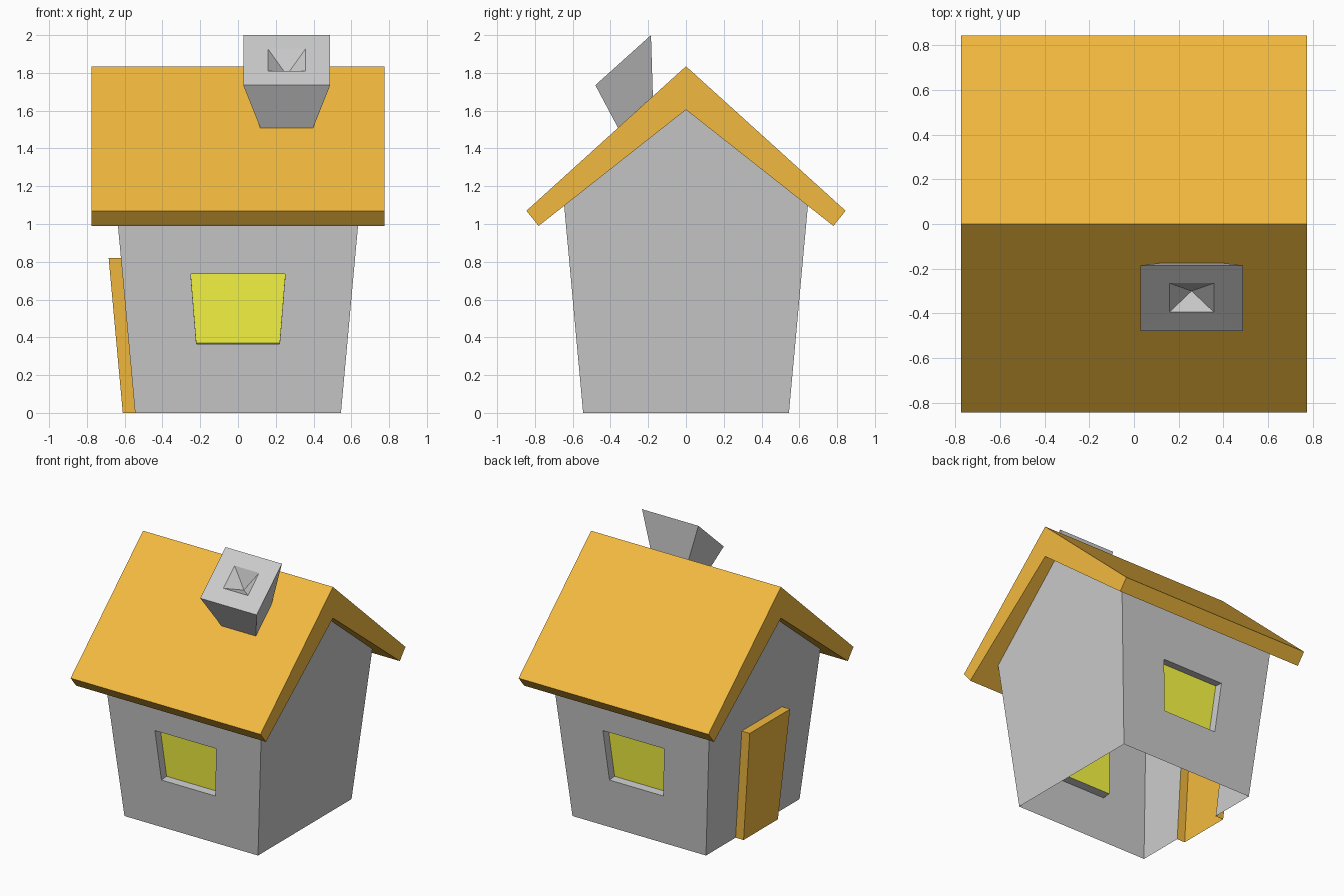
import bpy, bmesh

if "Cube" in bpy.data.objects:
    bpy.data.objects.remove(bpy.data.objects["Cube"])


def material(name, rgb):
    m = bpy.data.materials.new(name)
    m.diffuse_color = (*rgb, 1)
    m.use_nodes = True
    m.node_tree.nodes["Principled BSDF"].inputs["Base Color"].default_value = m.diffuse_color
    return m


def build(name, faces, mat=None):
    """Weld a list of point-loops into one flat-shaded object."""
    bm = bmesh.new()
    for loop in faces:
        bm.faces.new([bm.verts.new(p) for p in loop])
    bmesh.ops.remove_doubles(bm, verts=bm.verts, dist=1e-4)
    if len(faces) > 1:
        bmesh.ops.recalc_face_normals(bm, faces=bm.faces)
    me = bpy.data.meshes.new(name)
    bm.to_mesh(me)
    bm.free()
    ob = bpy.data.objects.new(name, me)
    bpy.context.collection.objects.link(ob)
    if mat:
        me.materials.append(mat)
    return ob


def ring(a, b):
    """Quads joining two equally long loops."""
    n = len(a)
    return [[a[i], a[(i + 1) % n], b[(i + 1) % n], b[i]] for i in range(n)]


def half(z):
    """Half width of the flaring walls at height z."""
    return 0.545 + 0.0913 * z


orange = material("orange", (0.89, 0.49, 0.05))
yellow = material("yellow", (0.97, 0.97, 0.06))

EAVE, PEAK = 1.10, 1.605
WIN_LOW, WIN_HIGH = 0.365, 0.735
body = []

# Front and back walls with recessed windows
for s, side in ((1, "front"), (-1, "back")):
    def wall_loop(w0, z0, w1, z1, depth=0.0, lift=0.0):
        pts = ((-w0, z0), (w0, z0), (w1, z1), (-w1, z1))
        return [(s * x, s * (depth - half(z)), z + lift) for x, z in pts]
    outer = wall_loop(half(0), 0, half(EAVE), EAVE)
    hole = wall_loop(0.22, WIN_LOW, 0.25, WIN_HIGH)
    pane = wall_loop(0.22, WIN_LOW, 0.25, WIN_HIGH, 0.06, 0.005)
    body += ring(outer, hole) + ring(hole, pane)
    build(side + "_window_pane", [pane], yellow)

# Gable walls; the left one is notched for the door
DOOR = [(-0.20, 0), (-0.235, 0.82), (0.235, 0.82), (0.20, 0)]
gable = [(half(0), 0), (half(EAVE), EAVE), (0, PEAK),
         (-half(EAVE), EAVE), (-half(0), 0)]
body.append([(half(z), y, z) for y, z in gable])
body.append([(-half(z), y, z) for y, z in gable + DOOR])
build("house_walls", body)

# Door: shell standing out from the left wall, open at the floor
inner = [(-half(z), y, z) for y, z in DOOR]
outer = [(-half(z) - 0.065, y, z) for y, z in DOOR]
build("door", ring(inner, outer)[:3] + [outer], orange)

# Roof: thick chevron profile run along x
chevron = [(-0.845, 1.07), (0, 1.835), (0.845, 1.07),
           (0.78, 0.99), (0, PEAK), (-0.78, 0.99)]
left, right = [[(x, y, z) for y, z in chevron] for x in (-0.775, 0.775)]
build("roof", ring(left, right) + [left, right], orange)


# Chimney: flares out of the slope, with a pyramid pit in its top
def slope_loop(w, y0, z0, y1, z1):
    cx = 0.258
    return [(cx - w, y0, z0), (cx + w, y0, z0), (cx + w, y1, z1), (cx - w, y1, z1)]


base = slope_loop(0.14, -0.36, 1.509, -0.175, 1.677)
top = slope_loop(0.23, -0.48, 1.735, -0.185, 2.0)
rim = slope_loop(0.10, -0.395, 1.811, -0.265, 1.928)
apex = (0.258, -0.30, 1.788)
pit = [[rim[i], rim[(i + 1) % 4], apex] for i in range(4)]
build("chimney", ring(base, top) + ring(top, rim) + pit)
